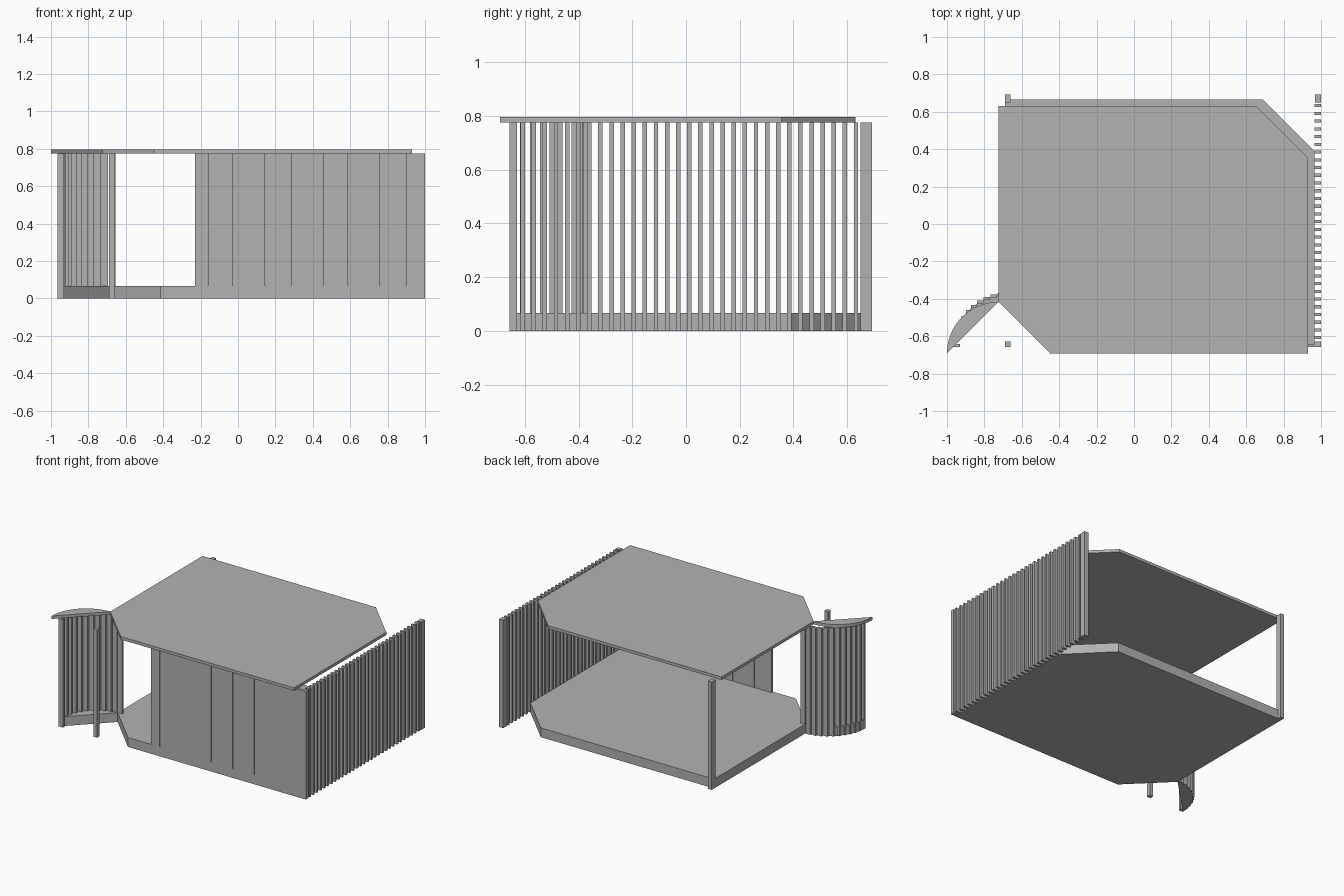
import bpy, bmesh, math

if "Cube" in bpy.data.objects:
    bpy.data.objects.remove(bpy.data.objects["Cube"])

U = 0.2757            # one plan module
OFF = U / 8           # roof overhang shift, also slat width
TH = 0.0165           # slat thickness
TOP, FLOOR_H, ROOF_T = 0.776, 0.067, 0.021
FX, FY = -1 + OFF, -0.692 + OFF    # front-left corner of the base plan

grey = bpy.data.materials.new("plain_grey")
grey.diffuse_color = (0.448, 0.448, 0.448, 1)
grey.use_nodes = True
grey.node_tree.nodes["Principled BSDF"].inputs["Base Color"].default_value = grey.diffuse_color


def finish(name, bm):
    bmesh.ops.recalc_face_normals(bm, faces=bm.faces)
    me = bpy.data.meshes.new(name)
    bm.to_mesh(me)
    bm.free()
    me.materials.append(grey)
    ob = bpy.data.objects.new(name, me)
    bpy.context.collection.objects.link(ob)
    return ob


def slab(name, pts, z0, z1):
    bm = bmesh.new()
    face = bm.faces.new([bm.verts.new((x, y, z0)) for x, y in pts])
    up = bmesh.ops.extrude_face_region(bm, geom=[face])["geom"]
    for v in up:
        if isinstance(v, bmesh.types.BMVert):
            v.co.z = z1
    # keep the lower cap so the slab is closed
    if not face.is_valid:
        bm.faces.new([v for v in bm.verts if v.co.z == z0])
    return finish(name, bm)


def uprights(name, boxes):
    """Vertical bars, each given as x, y, width, depth from its corner."""
    bm = bmesh.new()
    for x, y, w, d in boxes:
        for v in bmesh.ops.create_cube(bm, size=1)["verts"]:
            v.co = (x + (v.co.x + .5) * w, y + (v.co.y + .5) * d, (v.co.z + .5) * TOP)
    return finish(name, bm)


def deck_plan(x, y):
    # rectangle of 6 x 4.8 modules, two opposite corners cut by one module
    l, r, b = x + U, x + 7 * U, y + 4.8 * U
    return [(l, y + U), (l + U, y), (r, y), (r, b - U), (r - U, b), (l, b)]


def arc_plan(x, y, n=20):
    # quarter-circle arc closed by its chord
    return [(x + U - U * math.cos(i / n * math.pi / 2),
             y + U * math.sin(i / n * math.pi / 2)) for i in range(n + 1)]


# floor and roof, main decks and curved corner pieces
slab("floor", deck_plan(FX, FY), 0, FLOOR_H)
slab("floor_curve", arc_plan(FX, FY), 0, FLOOR_H)
slab("roof", deck_plan(-1, FY - OFF), TOP, TOP + ROOF_T)
slab("roof_curve", arc_plan(-1, FY - OFF), TOP, TOP + ROOF_T)

# right wall: spaced slats
RX = 1 - OFF
uprights("right_slats", [(RX, FY + i * 0.15 * U, OFF, TH) for i in range(32)])

# front wall: slats set edge to edge
N = 35
pitch = (RX + 0.23) / N
uprights("front_slats", [(-0.23 + i * pitch, FY, pitch - 0.0006, TH) for i in range(N)])

# curved screen: slats stepped along the arc
uprights("curved_slats", [(x, y, OFF, TH) for x, y in arc_plan(FX, FY, 11)])

# corner posts
uprights("corner_posts", [
    (FX + U, FY, 0.029, 0.029),
    (RX, FY, OFF, 0.029),
    (FX + U, 0.65, 0.029, 0.043),
    (RX + 0.003, 0.65, 0.0315, 0.043),
])
